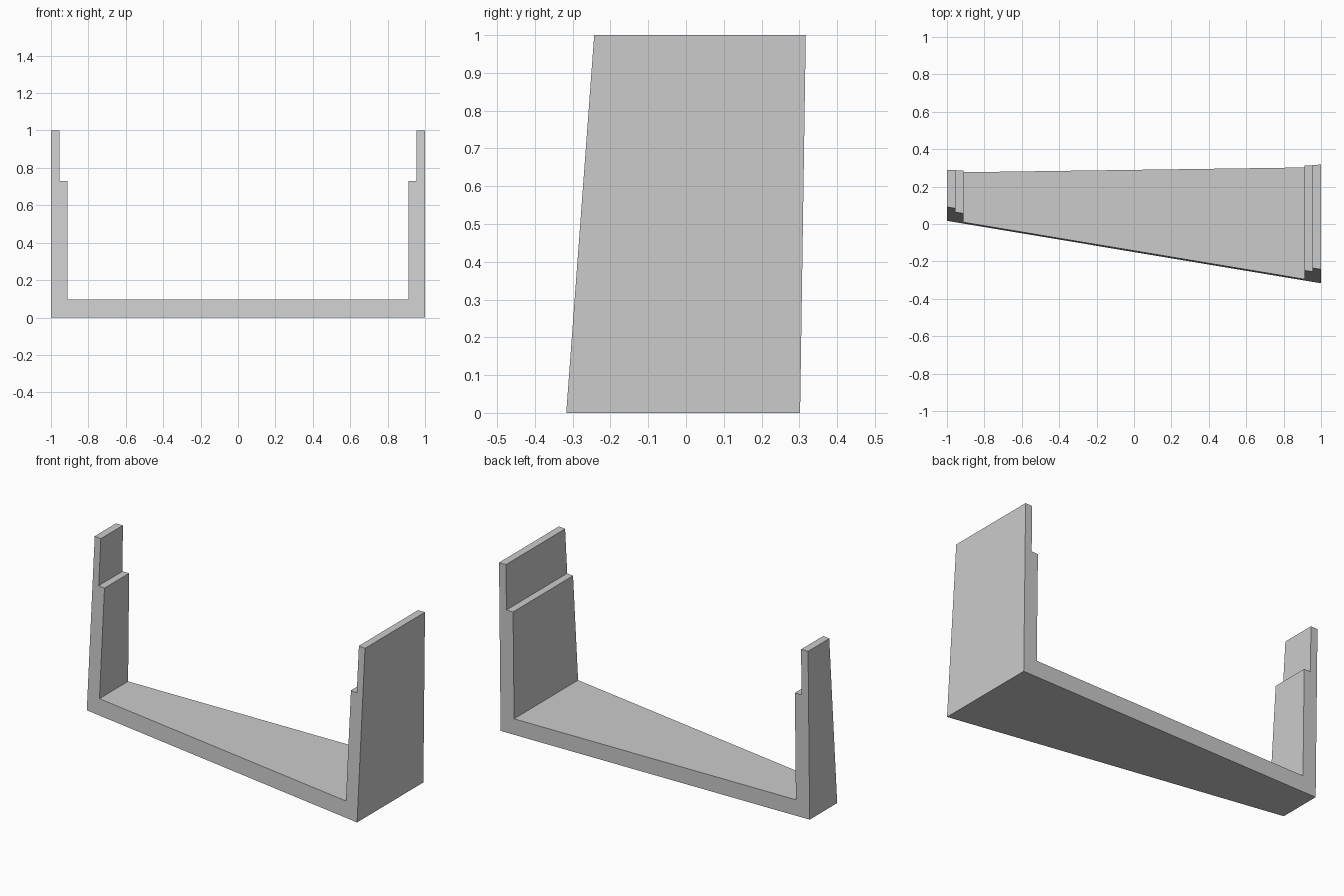
import bpy
import bmesh

cube = bpy.data.objects.get("Cube")
if cube:
    bpy.data.objects.remove(cube, do_unlink=True)

# Single plain grey
grey = bpy.data.materials.new("light_grey")
grey.use_nodes = True
colour = (0.6, 0.6, 0.6, 1.0)
grey.diffuse_color = colour
grey.node_tree.nodes["Principled BSDF"].inputs["Base Color"].default_value = colour

# Half of the stepped U outline (x, z), mirrored into a full loop
FLOOR, STEP, TOP = 0.095, 0.73, 1.0
half = [(1, 0), (1, TOP), (0.955, TOP), (0.955, STEP), (0.912, STEP), (0.912, FLOOR)]
outline = half + [(-x, z) for x, z in reversed(half)]


# Slanted planes that end the channel at the front and the back
def front_y(x, z):
    return -0.150 - 0.167 * x + 0.074 * z


def back_y(x, z):
    return 0.288 + 0.014 * x + 0.015 * z


# Channel: the outline stretched between the two planes
bm = bmesh.new()
front = [bm.verts.new((x, front_y(x, z), z)) for x, z in outline]
back = [bm.verts.new((x, back_y(x, z), z)) for x, z in outline]
bm.faces.new(front)
bm.faces.new(back[::-1])
n = len(outline)
for i in range(n):
    j = (i + 1) % n
    bm.faces.new((front[i], back[i], back[j], front[j]))
bmesh.ops.recalc_face_normals(bm, faces=bm.faces)

mesh = bpy.data.meshes.new("stepped_channel")
bm.to_mesh(mesh)
bm.free()
mesh.materials.append(grey)
channel = bpy.data.objects.new("stepped_channel", mesh)
bpy.context.collection.objects.link(channel)
